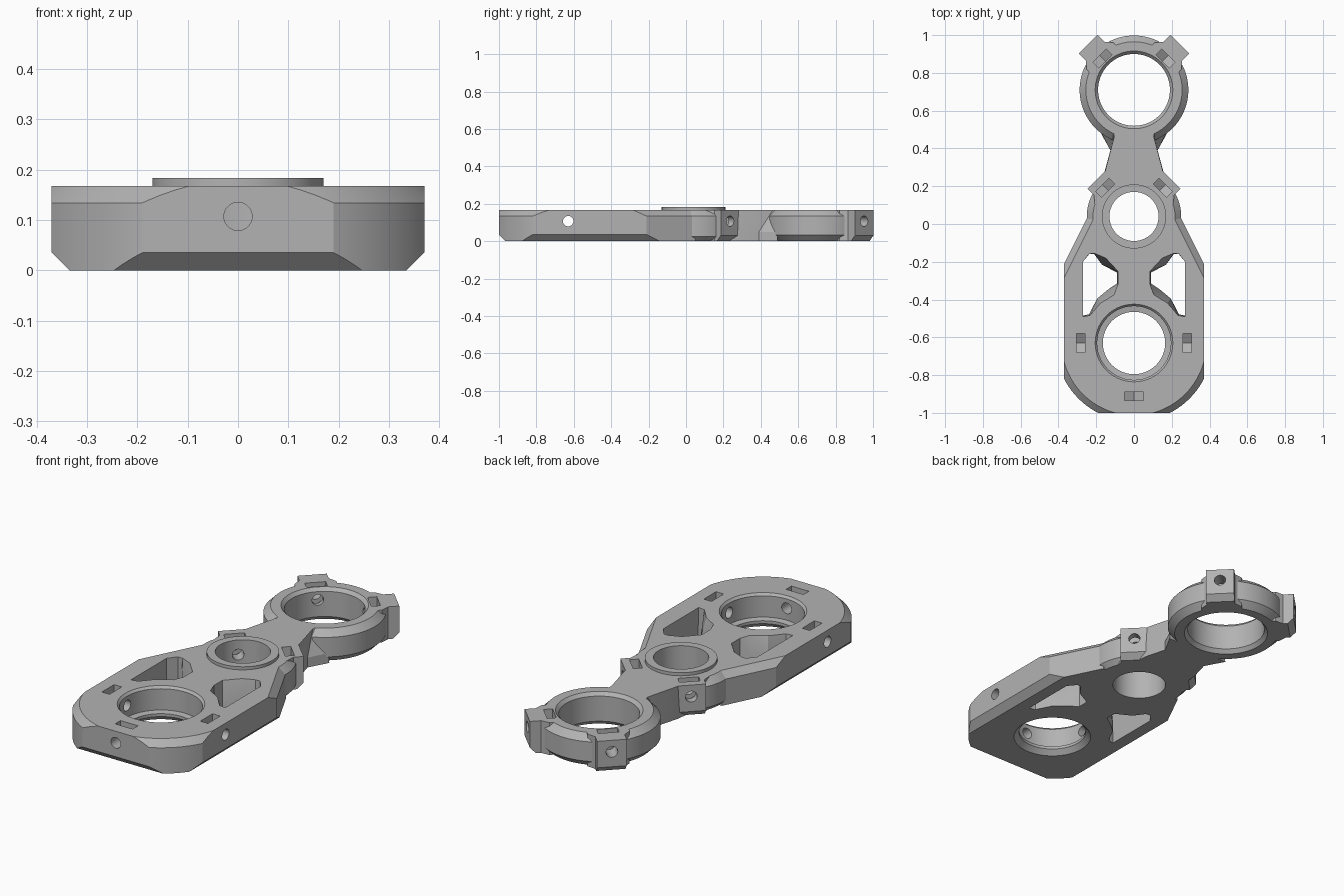
import bpy, bmesh
from math import sin, cos, pi, radians
from mathutils import Matrix

cube = bpy.data.objects.get("Cube")
if cube:
    bpy.data.objects.remove(cube, do_unlink=True)

TOP, EDGE = 0.167, 0.033            # plate thickness and chamfer size
FRONT, HUB, RING = -0.63, 0.04, 0.71  # y of the three bores

grey = bpy.data.materials.new("plain_grey")
grey.use_nodes = True
colour = (0.45, 0.45, 0.45, 1)
grey.diffuse_color = colour
grey.node_tree.nodes["Principled BSDF"].inputs["Base Color"].default_value = colour


def loft(name, layers, matrix=Matrix()):
    """Solid through outlines of equal length, given as (height, points)."""
    bm = bmesh.new()
    loops = [[bm.verts.new((x, y, z)) for x, y in pts] for z, pts in layers]
    n = len(loops[0])
    bm.faces.new(loops[0])
    bm.faces.new(loops[-1])
    for a, b in zip(loops, loops[1:]):
        for i in range(n):
            j = (i + 1) % n
            bm.faces.new((a[i], a[j], b[j], b[i]))
    bmesh.ops.transform(bm, matrix=matrix, verts=bm.verts)
    bmesh.ops.recalc_face_normals(bm, faces=bm.faces)
    mesh = bpy.data.meshes.new(name)
    bm.to_mesh(mesh)
    bm.free()
    mesh.materials.append(grey)
    ob = bpy.data.objects.new(name, mesh)
    bpy.context.collection.objects.link(ob)
    return ob


def circle(r, n=72):
    return [(r * cos(2 * pi * i / n), r * sin(2 * pi * i / n)) for i in range(n)]


def lathe(name, y, profile):
    return loft(name, [(z, circle(r)) for r, z in profile], Matrix.Translation((0, y, 0)))


def mirrored(half):
    return half + [(-x, y) for x, y in reversed(half)]


def combine(target, tool, operation):
    """Apply a boolean and discard the tool."""
    mod = target.modifiers.new(operation, 'BOOLEAN')
    mod.operation, mod.solver, mod.object = operation, 'EXACT', tool
    graph = bpy.context.evaluated_depsgraph_get()
    mesh = bpy.data.meshes.new_from_object(target.evaluated_get(graph))
    target.modifiers.clear()
    target.data = mesh
    bpy.data.objects.remove(tool, do_unlink=True)


# Front plate: rounded nose and tapered shoulders, chamfered on top
def plate_outline(d):
    r = 0.416 - d
    arc = [(r * sin(pi / 2 * i / 24), FRONT - r * cos(pi / 2 * i / 24)) for i in range(1, 25)]
    shoulder = (r, -0.302 - 0.236 * d)
    return mirrored(arc + [shoulder, (0.24 - 1.118 * d, 0.05)])


def clip_outline(d):
    return mirrored([(0.37 - d, -1 + d), (0.37 - d, 0.5)])


body = loft("bracket_body", [(-0.02, plate_outline(0)), (TOP - EDGE, plate_outline(0)),
                             (TOP, plate_outline(EDGE))])
clip = loft("plate_clip", [(0, clip_outline(0.035)), (0.035, clip_outline(0)),
                           (0.3, clip_outline(0))])
combine(body, clip, 'INTERSECT')

# Hub, collar and rear ring
solids = [
    lathe("hub", HUB, [(0.225, 0), (0.25, 0.025), (0.25, TOP - EDGE), (0.217, TOP)]),
    lathe("collar", HUB, [(0.17, 0.1), (0.17, 0.183)]),
    lathe("rear_ring", RING, [(0.255, 0), (0.288, EDGE), (0.288, TOP - EDGE), (0.255, TOP)]),
]

# Neck between hub and ring, wider underneath at the ring
solids.append(loft("neck", [
    (0, mirrored([(0.165, 0.18), (0.155, 0.28), (0.125, 0.39), (0.18, 0.49)])),
    (0.05, mirrored([(0.165, 0.18), (0.155, 0.28), (0.125, 0.39), (0.175, 0.49)])),
    (TOP, mirrored([(0.165, 0.18), (0.15, 0.29), (0.104, 0.465), (0.11, 0.49)]))]))


# Screw blocks with flared roots
def block_outline(inner, outer):
    half = [(inner, 0.1), (inner + 0.035, 0.1), (inner + 0.07, 0.07), (outer, 0.07)]
    return half + [(x, -y) for x, y in reversed(half)]


for y, inner, outer in ((HUB, 0.16, 0.277), (RING, 0.22, 0.343)):
    for angle in (45, 135):
        place = Matrix.Translation((0, y, 0)) @ Matrix.Rotation(radians(angle), 4, 'Z')
        solids.append(loft("screw_block", [(0, block_outline(inner, outer - 0.03)),
                                           (0.03, block_outline(inner, outer)),
                                           (TOP, block_outline(inner, outer))], place))
for part in solids:
    combine(body, part, 'UNION')

# Three bores
cutters = [
    lathe("front_bore", FRONT, [(0.2, -0.01), (0.165, 0.025), (0.165, 0.04), (0.195, 0.045),
                                (0.195, 0.155), (0.21, 0.172)]),
    lathe("hub_bore", HUB, [(0.13, -0.01), (0.13, 0.3)]),
    lathe("ring_bore", RING, [(0.215, -0.01), (0.19, 0.02), (0.19, 0.15), (0.213, 0.175)]),
]

# Windows either side of the strut, with sloping inner walls
window_top = [(0.27, -0.2), (0.235, -0.155), (0.21, -0.155), (0.15, -0.18), (0.085, -0.25),
              (0.085, -0.32), (0.105, -0.375), (0.177, -0.419), (0.233, -0.484), (0.27, -0.49)]
window_low = [(0.27, -0.2), (0.235, -0.157), (0.21, -0.16), (0.17, -0.215), (0.09, -0.257),
              (0.09, -0.315), (0.135, -0.345), (0.195, -0.395), (0.238, -0.478), (0.27, -0.485)]
for side in (1, -1):
    flip = Matrix.Diagonal((side, 1, 1, 1))
    cutters.append(loft("window", [(-0.02, window_low), (0.06, window_low),
                                   (TOP, window_top), (0.2, window_top)], flip))

# Screw holes with pointed nut slots open at the top
nut = [(-0.05, 0.3), (-0.05, 0.081), (0, 0.052), (0.05, 0.081), (0.05, 0.3)]
screw = [(x, z + 0.107) for x, z in circle(0.028, 32)]
for y, angles, slot in ((FRONT, (0, 180, 270), 0.282), (HUB, (45, 135), 0.215),
                        (RING, (45, 135), 0.235)):
    for angle in angles:
        c, s = cos(radians(angle)), sin(radians(angle))
        radial = Matrix(((-s, 0, c, 0), (c, 0, s, y), (0, 1, 0, 0), (0, 0, 0, 1)))
        cutters.append(loft("screw_hole", [(0.08, screw), (0.5, screw)], radial))
        cutters.append(loft("nut_slot", [(slot - 0.022, nut), (slot + 0.022, nut)], radial))
for part in cutters:
    combine(body, part, 'DIFFERENCE')

bpy.ops.object.select_all(action='DESELECT')
body.select_set(True)
bpy.context.view_layer.objects.active = body
bpy.ops.object.shade_smooth_by_angle(angle=radians(20))
